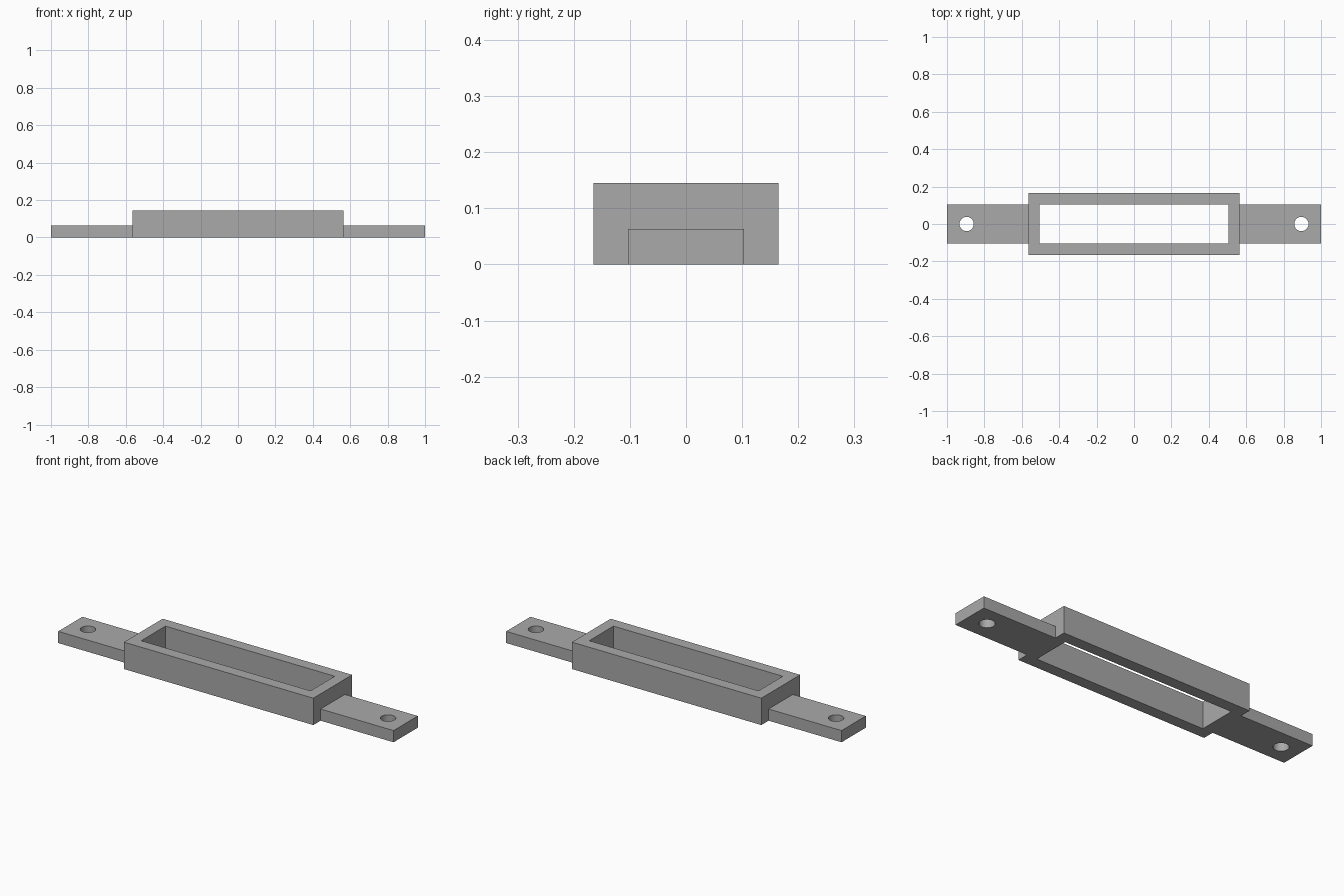
import bpy
import bmesh
from math import cos, sin, tau

cube = bpy.data.objects.get("Cube")
if cube:
    bpy.data.objects.remove(cube)

FRAME_X, FRAME_Y, FRAME_H = 0.565, 0.165, 0.145
OPEN_X, OPEN_Y = 0.505, 0.103
TAB_H = 0.063
HOLE_X, HOLE_R, HOLE_SIDES = 0.895, 0.038, 48

grey = bpy.data.materials.new("plain grey")
grey.use_nodes = True
colour = (0.4, 0.4, 0.4, 1)
grey.diffuse_color = colour
grey.node_tree.nodes["Principled BSDF"].inputs["Base Color"].default_value = colour


def rectangle(x0, x1, y):
    return [(x0, -y), (x1, -y), (x1, y), (x0, y)]


def circle(cx, radius, sides):
    return [(cx + radius * cos(tau * i / sides), radius * sin(tau * i / sides))
            for i in range(sides)]


def plate(name, outline, hole, height):
    """Extrude a flat outline with one hole through it."""
    bm = bmesh.new()
    edges = []
    for loop in (outline, hole):
        verts = [bm.verts.new((x, y, 0)) for x, y in loop]
        edges += [bm.edges.new((v, verts[i - 1])) for i, v in enumerate(verts)]
    bmesh.ops.triangle_fill(bm, edges=edges, use_beauty=True)
    top = bmesh.ops.extrude_face_region(bm, geom=bm.faces[:], use_keep_orig=True)
    for item in top["geom"]:
        if isinstance(item, bmesh.types.BMVert):
            item.co.z = height
    bmesh.ops.recalc_face_normals(bm, faces=bm.faces)
    mesh = bpy.data.meshes.new(name)
    bm.to_mesh(mesh)
    bm.free()
    mesh.materials.append(grey)
    obj = bpy.data.objects.new(name, mesh)
    bpy.context.collection.objects.link(obj)
    # Round hole walls shade smoothly, corners stay sharp
    bpy.ops.object.select_all(action='DESELECT')
    obj.select_set(True)
    bpy.context.view_layer.objects.active = obj
    bpy.ops.object.shade_smooth_by_angle()
    return obj


# Open rectangular frame
plate("frame", rectangle(-FRAME_X, FRAME_X, FRAME_Y),
      rectangle(-OPEN_X, OPEN_X, OPEN_Y), FRAME_H)

# Mounting tab with a screw hole at each end
for side, s in (("left", 1), ("right", -1)):
    plate(side + "_mounting_tab", rectangle(s * FRAME_X, s, OPEN_Y),
          circle(s * HOLE_X, HOLE_R, HOLE_SIDES), TAB_H)
